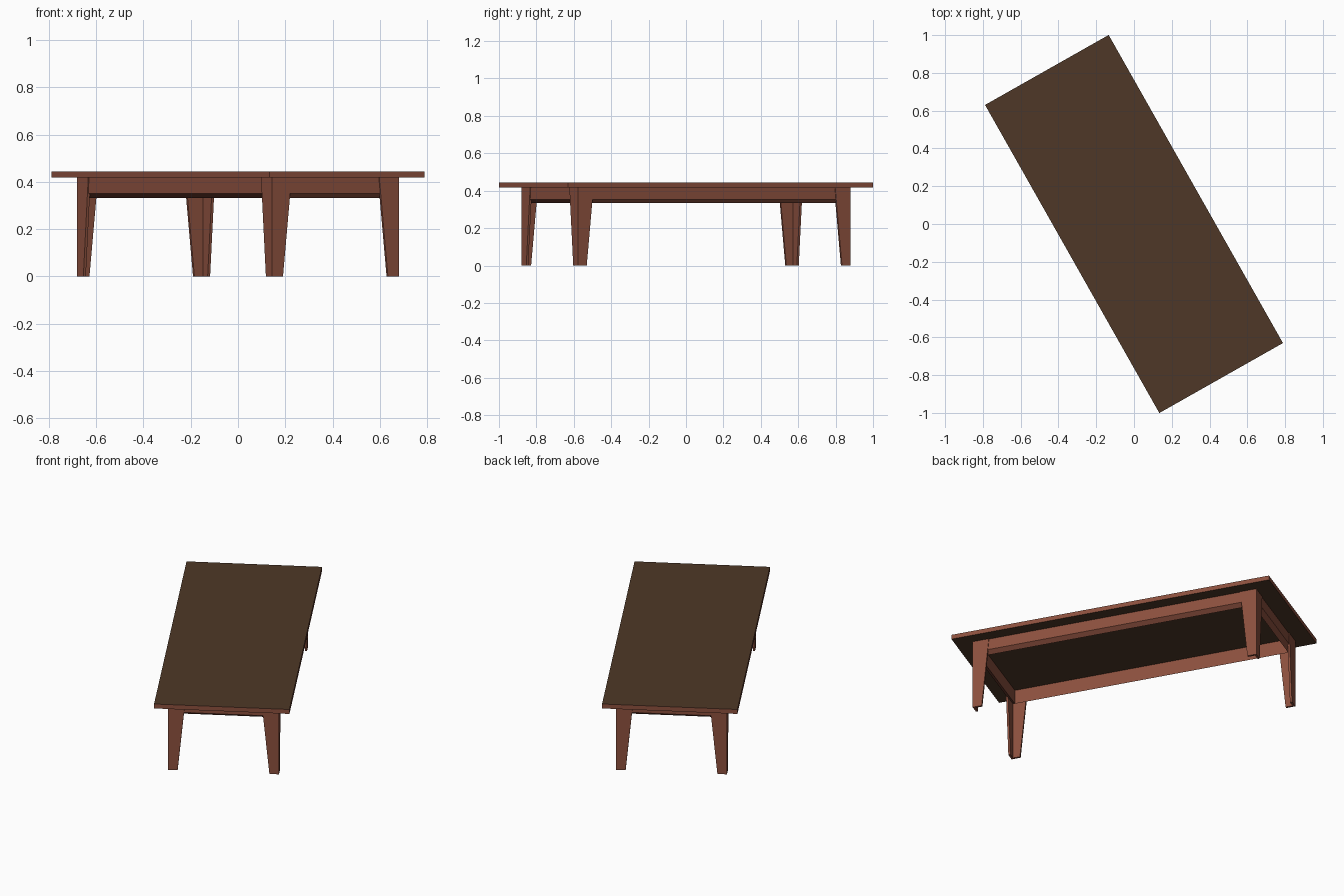
import bpy
import bmesh
from math import radians

cube = bpy.data.objects.get("Cube")
if cube:
    bpy.data.objects.remove(cube, do_unlink=True)

TURN = radians(29.5)                 # whole table stands turned about z
HALF_W, HALF_L = 0.376, 0.937        # tabletop half sizes
FRAME_X, FRAME_Y = 0.308, 0.837      # outer faces of the legs
TOP_LOW, TOP_HIGH = 0.418, 0.445


def material(name, rgb):
    mat = bpy.data.materials.new(name)
    mat.use_nodes = True
    mat.diffuse_color = (*rgb, 1)
    mat.node_tree.nodes["Principled BSDF"].inputs["Base Color"].default_value = (*rgb, 1)
    return mat


red_wood = material("red_brown_wood", (0.26, 0.08, 0.048))
dark_wood = material("dark_brown_wood", (0.077, 0.039, 0.02))


def loft(name, rings, closed=False):
    """Join rings of points with quads; cap the ends or close the loop."""
    bm = bmesh.new()
    loops = [[bm.verts.new(p) for p in ring] for ring in rings]
    pairs = list(zip(loops, loops[1:]))
    if closed:
        pairs.append((loops[-1], loops[0]))
    else:
        bm.faces.new(loops[0])
        bm.faces.new(loops[-1])
    for a, b in pairs:
        for i in range(len(a)):
            j = (i + 1) % len(a)
            bm.faces.new((a[i], a[j], b[j], b[i]))
    bmesh.ops.recalc_face_normals(bm, faces=bm.faces)
    mesh = bpy.data.meshes.new(name)
    bm.to_mesh(mesh)
    bm.free()
    mesh.materials.append(red_wood)
    obj = bpy.data.objects.new(name, mesh)
    obj.rotation_euler.z = TURN
    bpy.context.collection.objects.link(obj)
    return obj


CORNERS = [(-1, -1), (1, -1), (1, 1), (-1, 1)]

# Tabletop: dark upper and lower faces, red edges
top = loft("tabletop", [[(sx * HALF_W, sy * HALF_L, z) for sx, sy in CORNERS]
                        for z in (TOP_LOW, TOP_HIGH)])
top.data.materials.append(dark_wood)
for face in top.data.polygons:
    face.material_index = int(abs(face.normal.z) > 0.5)

# Apron: a mitred frame whose lower edge slopes down towards the inside
apron_profile = [(0.004, TOP_LOW), (0.004, 0.352), (0.03, 0.333), (0.03, TOP_LOW)]
loft("apron", [[(sx * (FRAME_X - d), sy * (FRAME_Y - d), z) for d, z in apron_profile]
               for sx, sy in CORNERS], closed=True)


# Legs: thin angle section, tapering towards the floor
def leg_ring(sx, sy, width, z, t=0.012):
    section = [(0, 0), (width, 0), (width, t), (t, t), (t, width), (0, width)]
    return [(sx * (FRAME_X - u), sy * (FRAME_Y - v), z) for u, v in section]


for sx, sy in CORNERS:
    name = ("back" if sy > 0 else "front") + ("_left" if sx > 0 else "_right") + "_leg"
    loft(name, [leg_ring(sx, sy, 0.053, 0), leg_ring(sx, sy, 0.095, TOP_LOW)])
